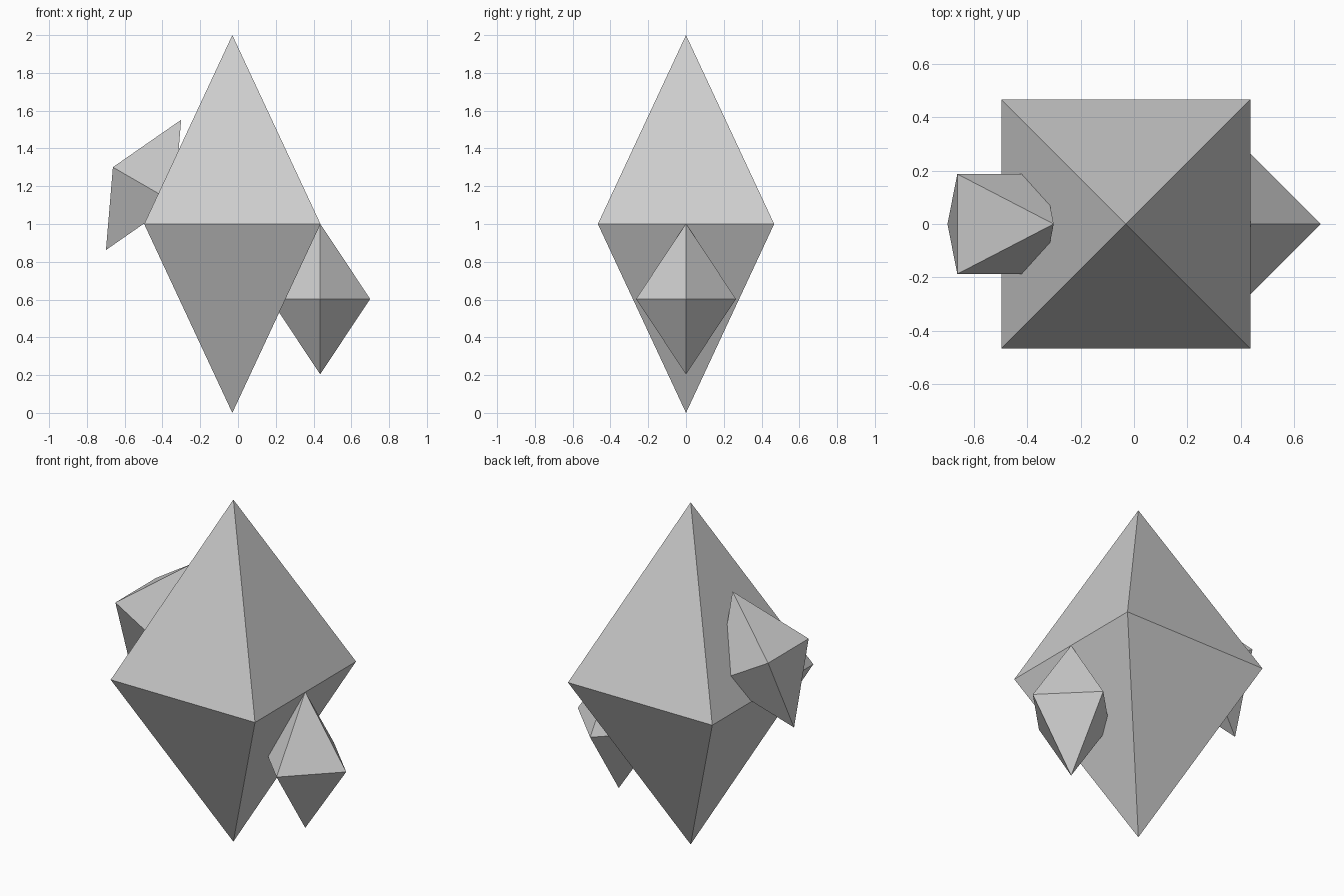
import bpy
import bmesh
from math import radians
from mathutils import Matrix, Vector

cube = bpy.data.objects.get("Cube")
if cube:
    bpy.data.objects.remove(cube, do_unlink=True)

# Single pale grey stone material
stone = bpy.data.materials.new("pale_grey")
stone.use_nodes = True
colour = (0.62, 0.62, 0.62, 1)
stone.diffuse_color = colour
stone.node_tree.nodes["Principled BSDF"].inputs["Base Color"].default_value = colour


def crystal(name, centre, radius, half_height, spin=0, tilt=0):
    """Four-sided double pyramid, spun about its axis, then tilted about y."""
    bm = bmesh.new()
    top = bm.verts.new((0, 0, half_height))
    bottom = bm.verts.new((0, 0, -half_height))
    ring = []
    for i in range(4):
        turn = Matrix.Rotation(radians(90 * i + spin), 3, 'Z')
        ring.append(bm.verts.new(turn @ Vector((radius, 0, 0))))
    for a, b in zip(ring, ring[1:] + ring[:1]):
        bm.faces.new((a, b, top))
        bm.faces.new((b, a, bottom))
    bmesh.ops.transform(bm, verts=bm.verts,
                        matrix=Matrix.Rotation(radians(tilt), 4, 'Y'))
    mesh = bpy.data.meshes.new(name)
    bm.to_mesh(mesh)
    bm.free()
    mesh.materials.append(stone)
    obj = bpy.data.objects.new(name, mesh)
    obj.location = centre
    bpy.context.collection.objects.link(obj)
    return obj


# Large central crystal with square-on faces
crystal("main_crystal", (-0.03, 0, 1), 0.66, 1, spin=45)
# Small upright crystal, corner outward
crystal("left_small_crystal", (0.435, 0, 0.603), 0.265, 0.398)
# Small leaning crystal
crystal("right_small_crystal", (-0.5, 0, 1.207), 0.265, 0.398, spin=45, tilt=30)
